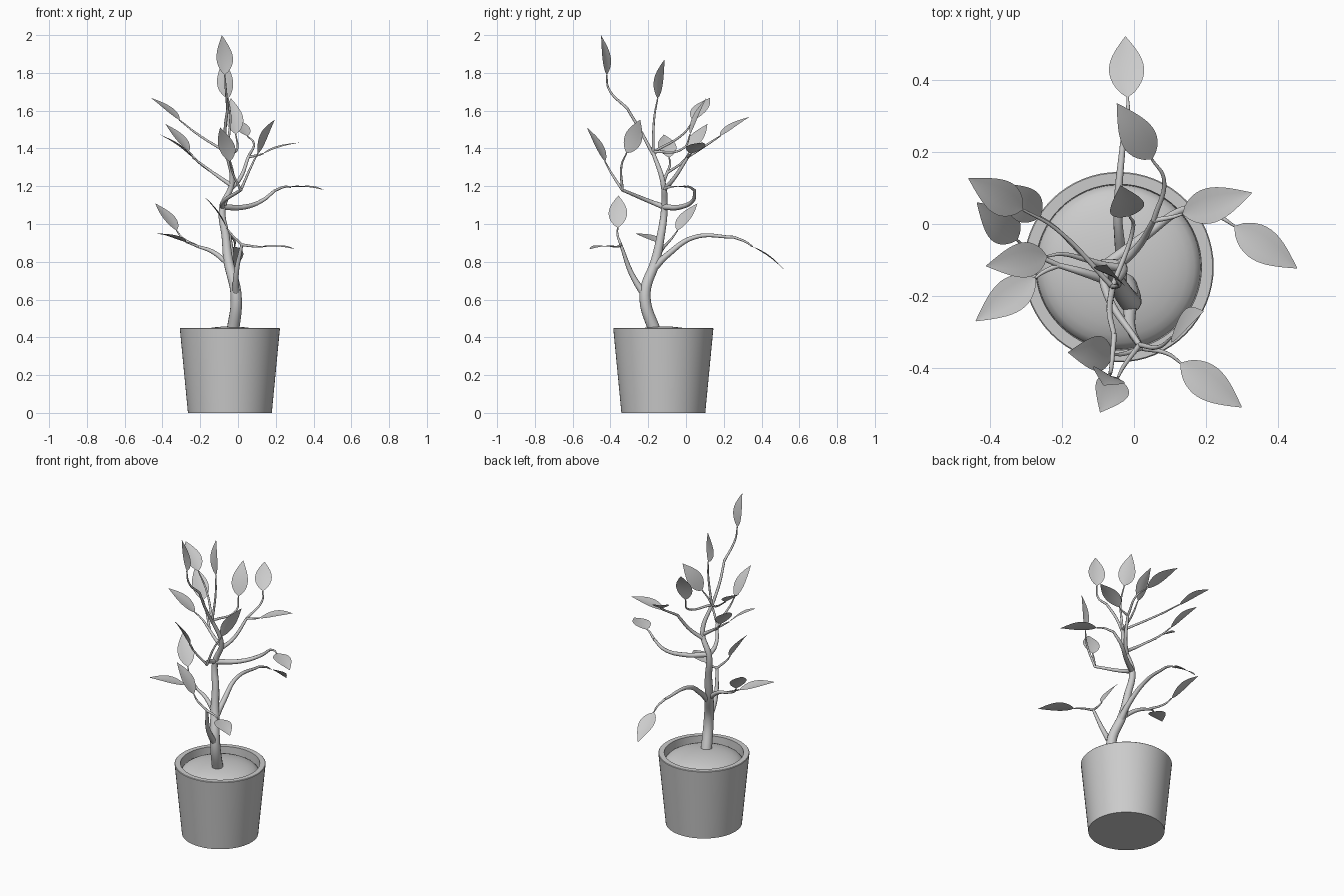
import bpy, bmesh, math
from mathutils import Vector, Matrix

if "Cube" in bpy.data.objects:
    bpy.data.objects.remove(bpy.data.objects["Cube"])

POT = Vector((-0.043, -0.12, 0))
LEAF_LEN, LEAF_HALF = 0.21, 0.048


def add(name, mesh):
    ob = bpy.data.objects.new(name, mesh)
    bpy.context.collection.objects.link(ob)
    mesh.polygons.foreach_set("use_smooth", [True] * len(mesh.polygons))
    mesh.set_sharp_from_angle(angle=math.radians(35))
    return ob


def from_bmesh(name, bm):
    bmesh.ops.recalc_face_normals(bm, faces=bm.faces)
    me = bpy.data.meshes.new(name)
    bm.to_mesh(me)
    bm.free()
    return add(name, me)


def lathe(name, profile, n=64):
    bm = bmesh.new()
    vs = [bm.verts.new((r, 0, z)) for r, z in profile]
    es = [bm.edges.new(p) for p in zip(vs, vs[1:])]
    bmesh.ops.spin(bm, geom=vs + es, axis=(0, 0, 1), cent=(0, 0, 0),
                   angle=math.tau, steps=n, use_merge=True)
    bmesh.ops.remove_doubles(bm, verts=bm.verts, dist=1e-4)
    bm.transform(Matrix.Translation(POT))
    return from_bmesh(name, bm)


def tube(name, pts, r0, r1):
    """Tapering smooth tube through the points."""
    cu = bpy.data.curves.new(name, 'CURVE')
    cu.dimensions = '3D'
    cu.bevel_depth = 1
    cu.bevel_resolution = 4
    cu.resolution_u = 10
    cu.use_fill_caps = True
    sp = cu.splines.new('BEZIER')
    sp.bezier_points.add(len(pts) - 1)
    for i, (bp, p) in enumerate(zip(sp.bezier_points, pts)):
        bp.co = p
        bp.handle_left_type = bp.handle_right_type = 'AUTO'
        bp.radius = r0 + (r1 - r0) * i / (len(pts) - 1)
    tmp = bpy.data.objects.new(name + "_path", cu)
    bpy.context.collection.objects.link(tmp)
    dg = bpy.context.evaluated_depsgraph_get()
    me = bpy.data.meshes.new_from_object(tmp.evaluated_get(dg))
    bpy.data.objects.remove(tmp)
    return add(name, me)


def leaf(name, fork, base, yaw, pitch, roll=0):
    """Stalk from the fork that bends into a folded, arched blade."""
    fork, base = Vector(fork), Vector(base)
    yaw, pitch = math.radians(yaw), math.radians(pitch)
    d = Vector((math.cos(yaw) * math.cos(pitch), math.sin(yaw) * math.cos(pitch),
                math.sin(pitch)))
    mid = base - d * 0.35 * (base - fork).length
    tube(name + "_stalk", [fork, mid, base], .0075, .0035)
    flat = d.cross(Vector((0, 0, 1))).normalized()
    roll = math.radians(roll)
    side = flat * math.cos(roll) + flat.cross(d) * math.sin(roll)
    up = side.cross(d)
    bm = bmesh.new()
    rows = []
    for i in range(15):
        t = i / 14
        # widest at 40 percent of the length, narrowed at both ends
        w = .001 + LEAF_HALF * max(0, math.sin(math.pi * t ** 0.77))
        c = base + d * (LEAF_LEN * t) + up * (.008 * math.sin(math.pi * t))
        rows.append([bm.verts.new(c + side * (w * s) + up * (.12 * w * abs(s)))
                     for s in (-1, -.5, 0, .5, 1)])
    for a, b in zip(rows, rows[1:]):
        for i in range(4):
            bm.faces.new((a[i], a[i + 1], b[i + 1], b[i]))
    from_bmesh(name + "_leaf", bm)


def limb(name, pts, r0, r1, **leaves):
    """Branch whose end carries leaves, each given as base, yaw, pitch, roll."""
    tube(name + "_limb", pts, r0, r1)
    for key, spec in leaves.items():
        leaf(name + "_" + key, pts[-1], *spec)


# pot and domed soil
lathe("pot", [(0, 0), (.222, 0), (.265, .447), (.262, .45), (.231, .45),
              (.228, .37), (0, .37)])
lathe("soil", [(.229 * math.sin(a), .385 + .073 * math.cos(a))
               for a in (math.pi / 2 * (1 - i / 8) for i in range(9))])

# trunk, ending in the crown leaves
limb("trunk", [(-.03, -.158, .41), (-.01, -.217, .62), (-.052, -.16, .81),
               (-.065, -.135, .93), (-.083, -.115, 1.08), (-.032, -.122, 1.22),
               (-.06, -.175, 1.38)], .034, .01,
     back=((-.052, -.15, 1.665), 123, 78, 63),
     centre=((-.012, .022, 1.475), 107, 65),
     left=((-.31, .04, 1.55), 150, 34))
limb("top_front", [(-.06, -.175, 1.37), (-.068, -.245, 1.5), (-.055, -.31, 1.61)],
     .009, .007, tip=((-.07, -.42, 1.79), -117, 81))

# lower limbs
limb("low_front", [(-.01, -.21, .61), (-.01, -.285, .73), (.02, -.345, .89)], .02, .008,
     left=((-.06, -.362, .98), 178, 54),
     right=((.13, -.387, .878), -36, -3))
limb("low_back", [(-.04, -.175, .76), (-.037, -.1, .835), (-.045, .045, .93),
                  (-.028, .255, .93)], .02, .0075,
     tip=((-.018, .352, .88), 92, -36))
limb("low_left", [(-.052, -.165, .79), (-.14, -.135, .856), (-.21, -.115, .88)], .015, .0075,
     back=((-.325, -.045, .965), 137, 43),
     front=((-.275, -.15, .903), -144, 13))

# middle and upper limbs
limb("mid_right", [(-.085, -.12, 1.09), (.035, -.03, 1.09), (.13, .037, 1.125),
                   (.195, .047, 1.177)], .016, .0075,
     tip=((.28, -.006, 1.195), -34, -4))
limb("mid_front", [(-.083, -.115, 1.09), (-.08, -.18, 1.115), (.015, -.337, 1.18)],
     .015, .008,
     right=((.105, -.315, 1.375), 39, 57, 60),
     centre=((-.045, -.428, 1.33), -117, 59))
limb("upper_right", [(-.045, -.118, 1.18), (.01, -.065, 1.24), (.055, .01, 1.355)],
     .013, .008,
     back=((.05, .18, 1.465), 122, 29),
     side=((.135, .028, 1.373), 17, 16))
limb("upper_left", [(-.035, -.122, 1.205), (-.08, -.115, 1.235), (-.13, -.1, 1.27)],
     .012, .008,
     back=((-.26, .02, 1.385), 143, 43),
     front=((-.242, -.09, 1.352), -171, 35))
